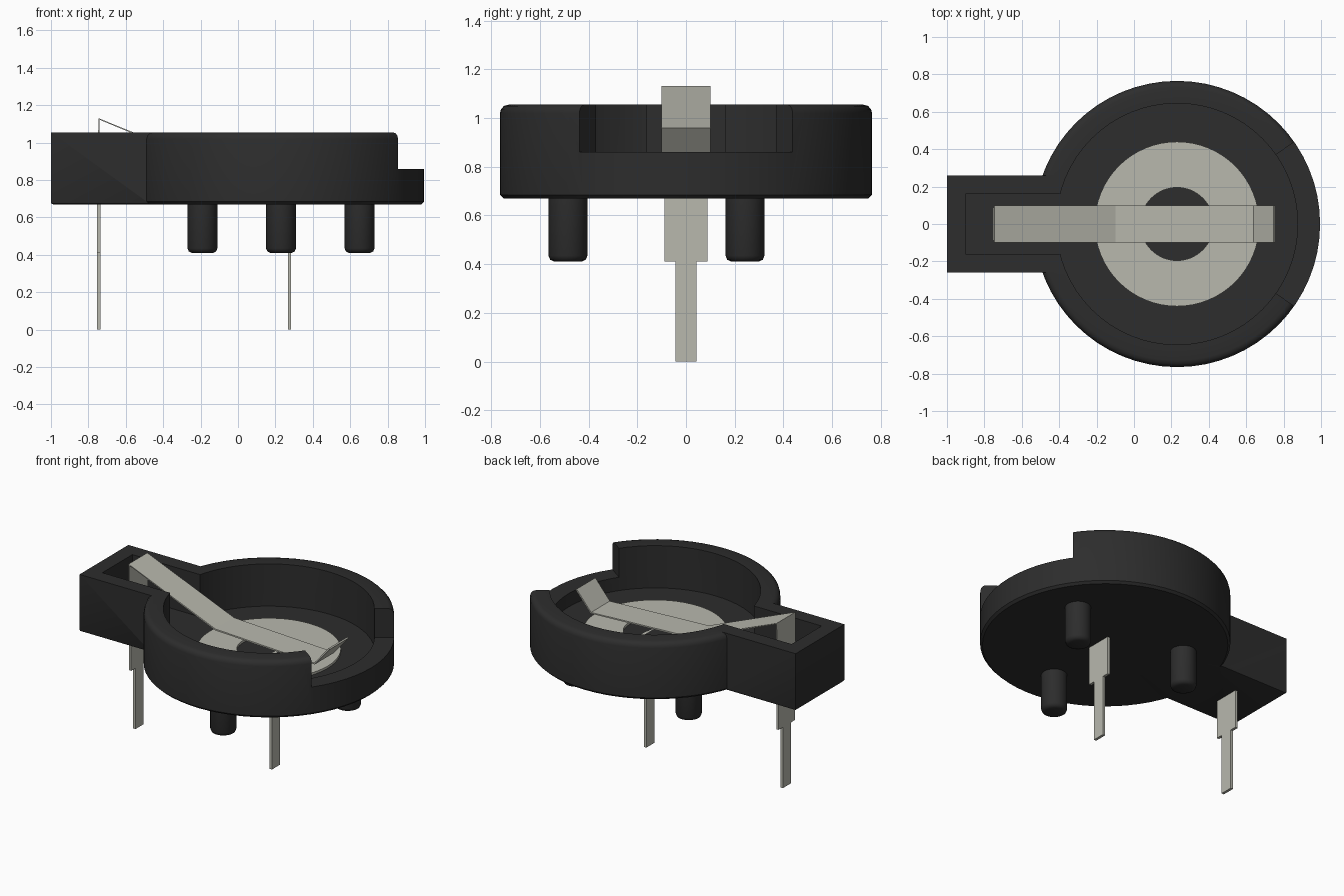
import bpy, bmesh, math
from mathutils import Matrix, Vector

if "Cube" in bpy.data.objects:
    bpy.data.objects.remove(bpy.data.objects["Cube"])

CX = 0.23                      # centre of the round cup
BASE, FLOOR, TOP = 0.67, 0.77, 1.055


def material(name, rgb):
    m = bpy.data.materials.new(name)
    m.use_nodes = True
    m.diffuse_color = (*rgb, 1)
    bsdf = m.node_tree.nodes["Principled BSDF"]
    bsdf.inputs["Base Color"].default_value = (*rgb, 1)
    bsdf.inputs["Roughness"].default_value = 0.6
    return m


black = material("black plastic", (0.026, 0.026, 0.026))
metal = material("tinned metal", (0.48, 0.48, 0.42))


def make(name, bm, mat):
    bmesh.ops.recalc_face_normals(bm, faces=bm.faces)
    me = bpy.data.meshes.new(name)
    bm.to_mesh(me)
    bm.free()
    me.materials.append(mat)
    ob = bpy.data.objects.new(name, me)
    bpy.context.collection.objects.link(ob)
    return ob


def activate(ob):
    bpy.ops.object.select_all(action='DESELECT')
    ob.select_set(True)
    bpy.context.view_layer.objects.active = ob


def smooth(ob, angle=35):
    activate(ob)
    bpy.ops.object.shade_smooth_by_angle(angle=math.radians(angle))


def lathe(name, profile, x, y, mat, steps=64, closed=False):
    """Turn an (r, z) profile round a vertical axis at x, y."""
    bm = bmesh.new()
    vs = [bm.verts.new((r, 0, z)) for r, z in profile]
    pairs = list(zip(vs, vs[1:])) + ([(vs[-1], vs[0])] if closed else [])
    es = [bm.edges.new(p) for p in pairs]
    bmesh.ops.spin(bm, geom=vs + es, cent=(0, 0, 0), axis=(0, 0, 1),
                   angle=math.tau, steps=steps, use_duplicate=False)
    bmesh.ops.remove_doubles(bm, verts=bm.verts, dist=1e-4)
    bmesh.ops.translate(bm, verts=bm.verts, vec=(x, y, 0))
    return make(name, bm, mat)


def prism(name, outline, vec, mat):
    """Extrude a flat outline of 3D points along vec."""
    bm = bmesh.new()
    face = bm.faces.new([bm.verts.new(p) for p in outline])
    ext = bmesh.ops.extrude_face_region(bm, geom=[face], use_keep_orig=True)
    moved = [g for g in ext["geom"] if isinstance(g, bmesh.types.BMVert)]
    bmesh.ops.translate(bm, verts=moved, vec=vec)
    return make(name, bm, mat)


def block(name, x0, x1, half, z0, z1, mat):
    outline = [(x0, -half, z0), (x1, -half, z0), (x1, half, z0), (x0, half, z0)]
    return prism(name, outline, (0, 0, z1 - z0), mat)


def combine(target, other, operation):
    mod = target.modifiers.new("cut", 'BOOLEAN')
    mod.operation, mod.solver, mod.object = operation, 'EXACT', other
    activate(target)
    bpy.ops.object.modifier_apply(modifier=mod.name)
    bpy.data.objects.remove(other)


# Housing: rounded cup joined to the terminal box
housing = lathe("housing", [(0, BASE), (0.75, BASE), (0.765, BASE + 0.015),
                            (0.765, 1.02), (0.76, 1.037), (0.748, 1.05),
                            (0.73, TOP), (0, TOP)], CX, 0, black)
box = block("box", -1, 0, 0.26, BASE, TOP, black)
bm = bmesh.new()
bm.from_mesh(box.data)
low = [e for e in bm.edges if all(v.co.z < BASE + 0.01 for v in e.verts)]
bmesh.ops.bevel(bm, geom=low, offset=0.012, segments=2, affect='EDGES', profile=0.5)
bm.to_mesh(box.data)
bm.free()
combine(housing, box, 'UNION')

# Round cell cavity, terminal channel and the wedge-shaped finger notch
combine(housing, lathe("cavity", [(0, FLOOR), (0.645, FLOOR), (0.645, 1.3), (0, 1.3)],
                       CX, 0, black), 'DIFFERENCE')
combine(housing, block("channel", -0.9, 0, 0.16, FLOOR, 1.3, black), 'DIFFERENCE')
a = math.radians(35)
reach = [CX + 1.2 * math.cos(a), 1.2 * math.sin(a), 0.86]
wedge = [(CX, 0, 0.86), (reach[0], -reach[1], 0.86), tuple(reach)]
combine(housing, prism("notch", wedge, (0, 0, 0.5), black), 'DIFFERENCE')
smooth(housing)

# Three locating pegs under the cup
for name, deg in (("front_peg", -90), ("left_peg", 30), ("right_peg", 150)):
    t = math.radians(deg)
    peg = lathe(name, [(0, 0.41), (0.055, 0.41), (0.073, 0.418), (0.08, 0.435),
                       (0.08, BASE + 0.02), (0, BASE + 0.02)],
                CX + 0.485 * math.cos(t), 0.485 * math.sin(t), black, 32)
    smooth(peg, 50)

# Lower contact ring on the cavity floor
ring = lathe("contact_ring", [(0.195, FLOOR - 0.005), (0.44, FLOOR - 0.005),
                              (0.44, FLOOR + 0.015), (0.195, FLOOR + 0.015)],
             CX, 0, metal, 64, True)
smooth(ring)


# Stepped solder legs
def leg(name, x, top):
    half = [(0.043, 0), (0.043, 0.41), (0.088, 0.41), (0.088, top)]
    side = half + [(-y, z) for y, z in reversed(half)]
    prism(name, [(x - 0.009, y, z) for y, z in side], (0.018, 0, 0), metal)


leg("ring_leg", 0.275, FLOOR)
leg("spring_leg", -0.744, FLOOR + 0.02)

# Bent spring strip pressing over the ring
path = [(-0.744, FLOOR), (-0.744, 1.127), (-0.1, 0.862), (0.64, 0.83), (0.75, 0.96)]
bm = bmesh.new()
rows = [[bm.verts.new((x, y, z)) for y in (-0.1, 0.1)] for x, z in path]
for p, q in zip(rows, rows[1:]):
    bm.faces.new((p[0], q[0], q[1], p[1]))
spring = make("spring_strip", bm, metal)
thick = spring.modifiers.new("thickness", 'SOLIDIFY')
thick.thickness, thick.offset = 0.01, 0
